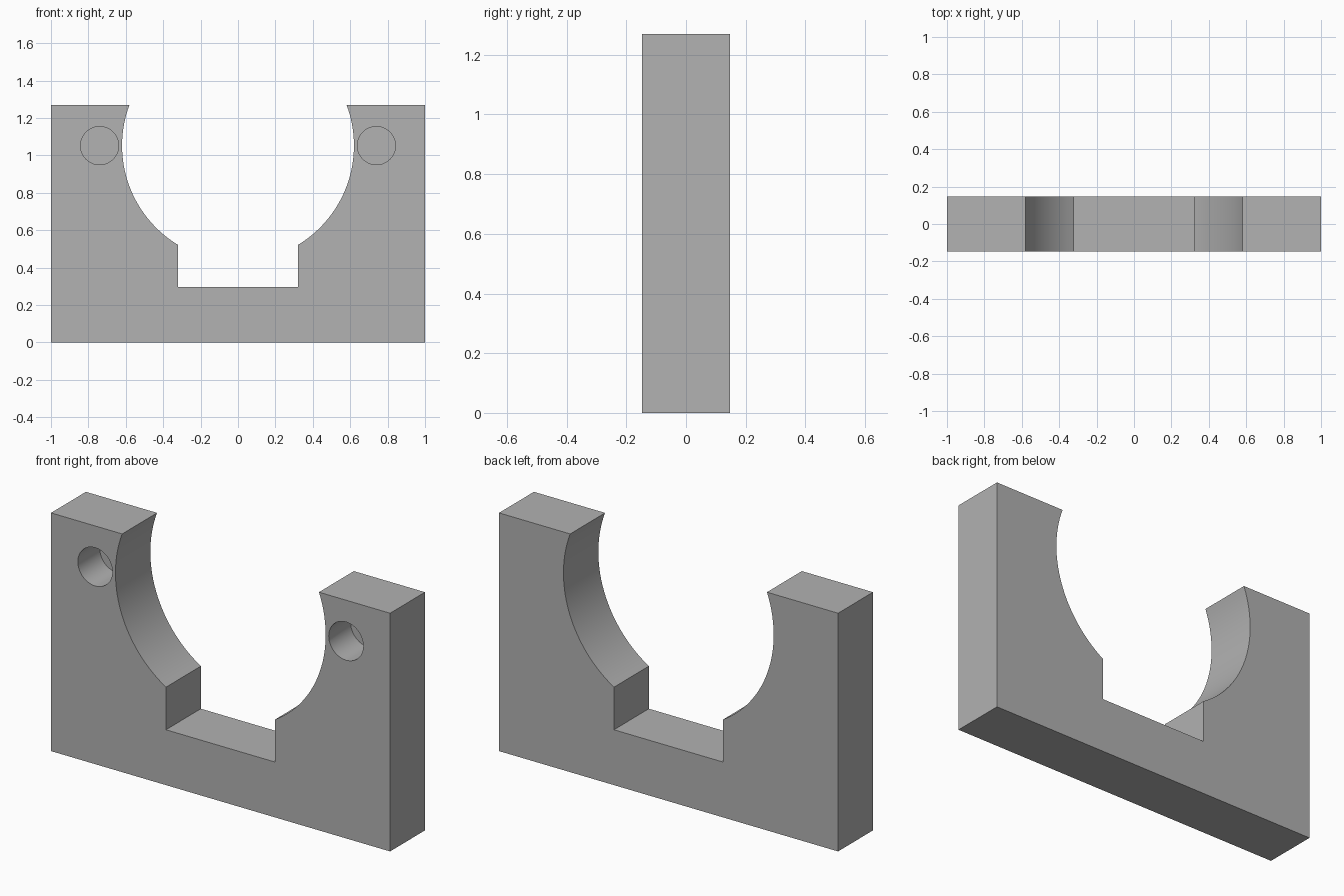
import bpy, bmesh
from math import pi, asin, acos, sin, cos

cube = bpy.data.objects.get("Cube")
if cube:
    bpy.data.objects.remove(cube, do_unlink=True)

HEIGHT, HALF_DEPTH = 1.27, 0.147
BORE_Z, BORE_R = 1.052, 0.62
SLOT_X, SLOT_Z = 0.322, 0.295
HOLE_X, HOLE_R, HOLE_DEPTH = 0.74, 0.102, 0.185
STEPS = 28

grey = bpy.data.materials.new("plain grey")
grey.use_nodes = True
colour = (0.445, 0.445, 0.445, 1)
grey.diffuse_color = colour
grey.node_tree.nodes["Principled BSDF"].inputs["Base Color"].default_value = colour


def make_object(name, bm):
    bmesh.ops.recalc_face_normals(bm, faces=bm.faces)
    mesh = bpy.data.meshes.new(name)
    bm.to_mesh(mesh)
    bm.free()
    mesh.materials.append(grey)
    obj = bpy.data.objects.new(name, mesh)
    bpy.context.collection.objects.link(obj)
    return obj


# Right half of the outline: base corner, top, bore arc, slot
start = asin((HEIGHT - BORE_Z) / BORE_R)
end = -acos(SLOT_X / BORE_R)
half = [(1, 0), (1, HEIGHT)]
for i in range(STEPS + 1):
    a = start + (end - start) * i / STEPS
    half.append((BORE_R * cos(a), BORE_Z + BORE_R * sin(a)))
half.append((SLOT_X, SLOT_Z))
outline = half + [(-x, z) for x, z in reversed(half)]

# Bracket plate, extruded from front to back
bm = bmesh.new()
front = bm.faces.new([bm.verts.new((x, -HALF_DEPTH, z)) for x, z in outline])
back = bmesh.ops.extrude_face_region(bm, geom=[front], use_keep_orig=True)
moved = [v for v in back["geom"] if isinstance(v, bmesh.types.BMVert)]
bmesh.ops.translate(bm, verts=moved, vec=(0, 2 * HALF_DEPTH, 0))
bracket = make_object("bracket", bm)

# Blind round holes in the front of both arms
bm = bmesh.new()
for side in (-1, 1):
    ring = [bm.verts.new((side * HOLE_X + HOLE_R * cos(2 * pi * i / 48), -2 * HALF_DEPTH,
                          BORE_Z + HOLE_R * sin(2 * pi * i / 48))) for i in range(48)]
    cap = bm.faces.new(ring)
    deep = bmesh.ops.extrude_face_region(bm, geom=[cap], use_keep_orig=True)
    moved = [v for v in deep["geom"] if isinstance(v, bmesh.types.BMVert)]
    bmesh.ops.translate(bm, verts=moved, vec=(0, HALF_DEPTH + HOLE_DEPTH, 0))
cutter = make_object("hole_cutter", bm)

cut = bracket.modifiers.new("holes", "BOOLEAN")
cut.operation = "DIFFERENCE"
cut.solver = "EXACT"
cut.object = cutter

# Apply the cut, then shade the bore and holes smooth with sharp rims
bpy.ops.object.select_all(action="DESELECT")
bracket.select_set(True)
bpy.context.view_layer.objects.active = bracket
bpy.ops.object.modifier_apply(modifier=cut.name)
bpy.data.objects.remove(cutter, do_unlink=True)
bpy.ops.object.shade_smooth_by_angle(angle=pi / 6)
